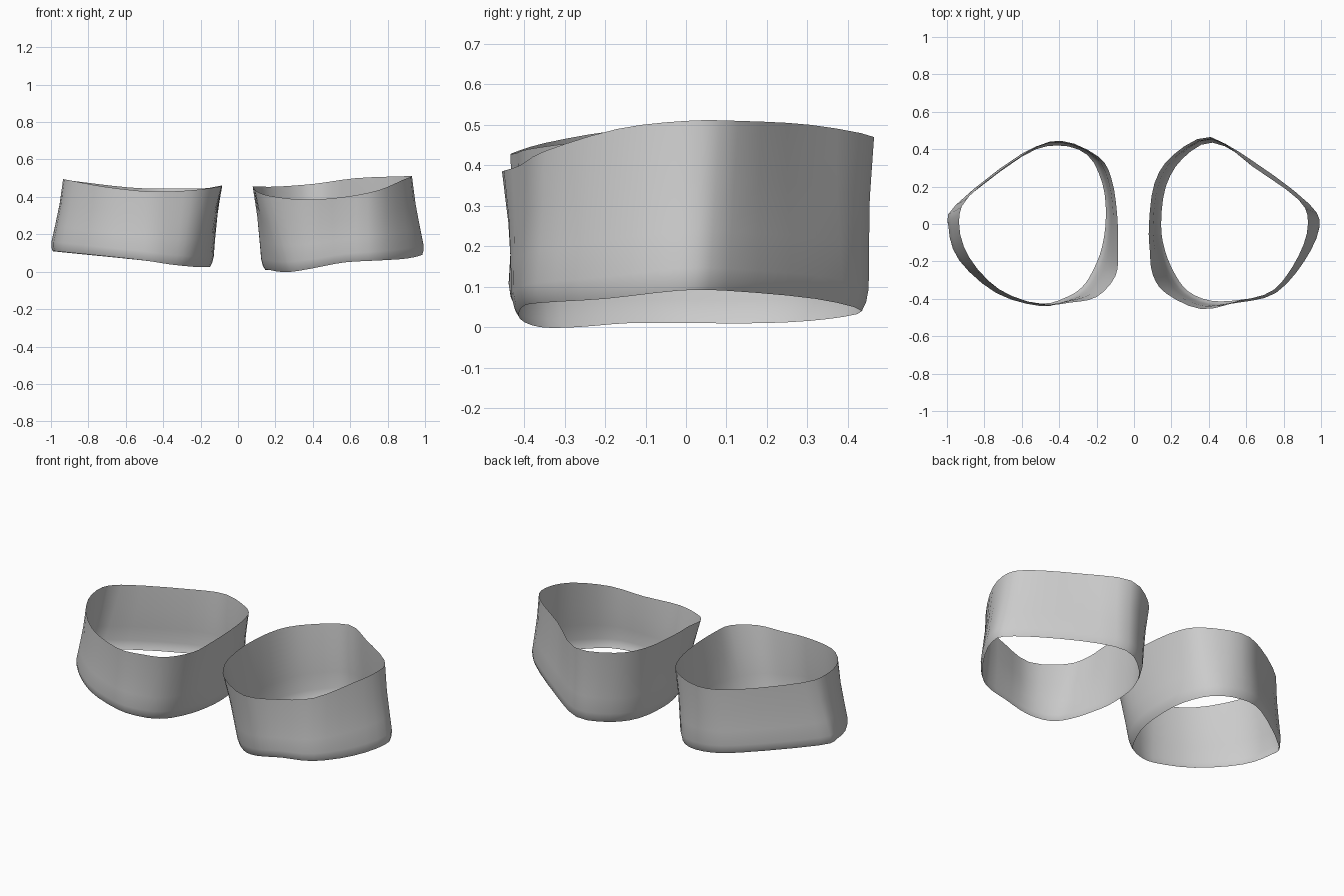
import bpy
import bmesh
from mathutils import Vector

default_cube = bpy.data.objects.get("Cube")
if default_cube:
    bpy.data.objects.remove(default_cube, do_unlink=True)


def make_material(name, color):
    material = bpy.data.materials.new(name)
    material.use_nodes = True
    material.diffuse_color = color
    material.node_tree.nodes["Principled BSDF"].inputs["Base Color"].default_value = color
    return material


def closed_curve(points, steps):
    """Sample a smooth closed curve that passes through every point."""
    points = [Vector(p) for p in points]
    count = len(points)
    samples = []
    for i in range(count):
        before, start, end, after = (points[(i + k) % count] for k in (-1, 0, 1, 2))
        leave = (end - before) / 2
        arrive = (after - start) / 2
        for s in range(steps):
            t = s / steps
            samples.append(start * (2 * t**3 - 3 * t**2 + 1)
                           + leave * (t**3 - 2 * t**2 + t)
                           + end * (3 * t**2 - 2 * t**3)
                           + arrive * (t**3 - t**2))
    return samples


def make_band(name, top_rim, bottom_rim, material, steps=3):
    """Loft an open band between two rims, swelling a little above the hem."""
    top = closed_curve(top_rim, steps)
    bottom = closed_curve(bottom_rim, steps)
    center = sum(bottom, Vector()) / len(bottom)
    # Height fraction and outward swell of each ring
    profile = [(0, 0), (.05, .009), (.13, .013), (.35, .007), (.65, 0), (1, 0)]

    bm = bmesh.new()
    rings = []
    for height, swell in profile:
        ring = []
        for low, high in zip(bottom, top):
            outward = low - center
            outward.z = 0
            position = low.lerp(high, height) + outward.normalized() * swell
            ring.append(bm.verts.new(position))
        rings.append(ring)
    for lower, upper in zip(rings, rings[1:]):
        for i in range(len(lower)):
            j = (i + 1) % len(lower)
            bm.faces.new((lower[i], lower[j], upper[j], upper[i]))

    mesh = bpy.data.meshes.new(name)
    bm.to_mesh(mesh)
    bm.free()
    mesh.materials.append(material)
    mesh.shade_smooth()
    band = bpy.data.objects.new(name, mesh)
    bpy.context.collection.objects.link(band)
    return band


grey = make_material("light_grey", (.6, .6, .6, 1))

# Rims run from the outer side round the back, inner side and front
left_top = [
    (.93, 0, .51), (.88, .13, .51), (.63, .31, .5), (.41, .465, .47),
    (.21, .37, .455), (.11, .22, .455), (.08, 0, .455), (.085, -.15, .45),
    (.1, -.27, .43), (.17, -.37, .405), (.36, -.455, .385), (.57, -.41, .4),
    (.75, -.35, .435), (.88, -.17, .49)]
left_bottom = [
    (.985, -.02, .09), (.93, .1, .09), (.64, .32, .07), (.42, .435, .04),
    (.26, .35, .02), (.17, .2, .01), (.145, 0, .01), (.165, -.14, .01),
    (.22, -.27, 0), (.29, -.36, 0), (.41, -.41, .02), (.57, -.405, .05),
    (.75, -.36, .06), (.9, -.2, .07)]
make_band("left_band", left_top, left_bottom, grey)

right_top = [
    (-.935, 0, .495), (-.88, .15, .485), (-.58, .38, .45), (-.39, .445, .445),
    (-.19, .36, .445), (-.12, .24, .455), (-.09, .05, .46), (-.085, -.15, .46),
    (-.1, -.28, .455), (-.2, -.39, .44), (-.34, -.42, .43), (-.5, -.43, .43),
    (-.72, -.35, .455), (-.88, -.18, .485)]
right_bottom = [
    (-.985, -.02, .11), (-.95, .09, .105), (-.6, .36, .07), (-.41, .42, .05),
    (-.25, .37, .035), (-.17, .22, .03), (-.15, .05, .025), (-.17, -.12, .025),
    (-.22, -.25, .025), (-.28, -.34, .03), (-.37, -.395, .04), (-.5, -.425, .06),
    (-.73, -.36, .085), (-.93, -.19, .105)]
# The right band is traced the other way round, so reverse it to face outward
make_band("right_band", right_top[::-1], right_bottom[::-1], grey)
